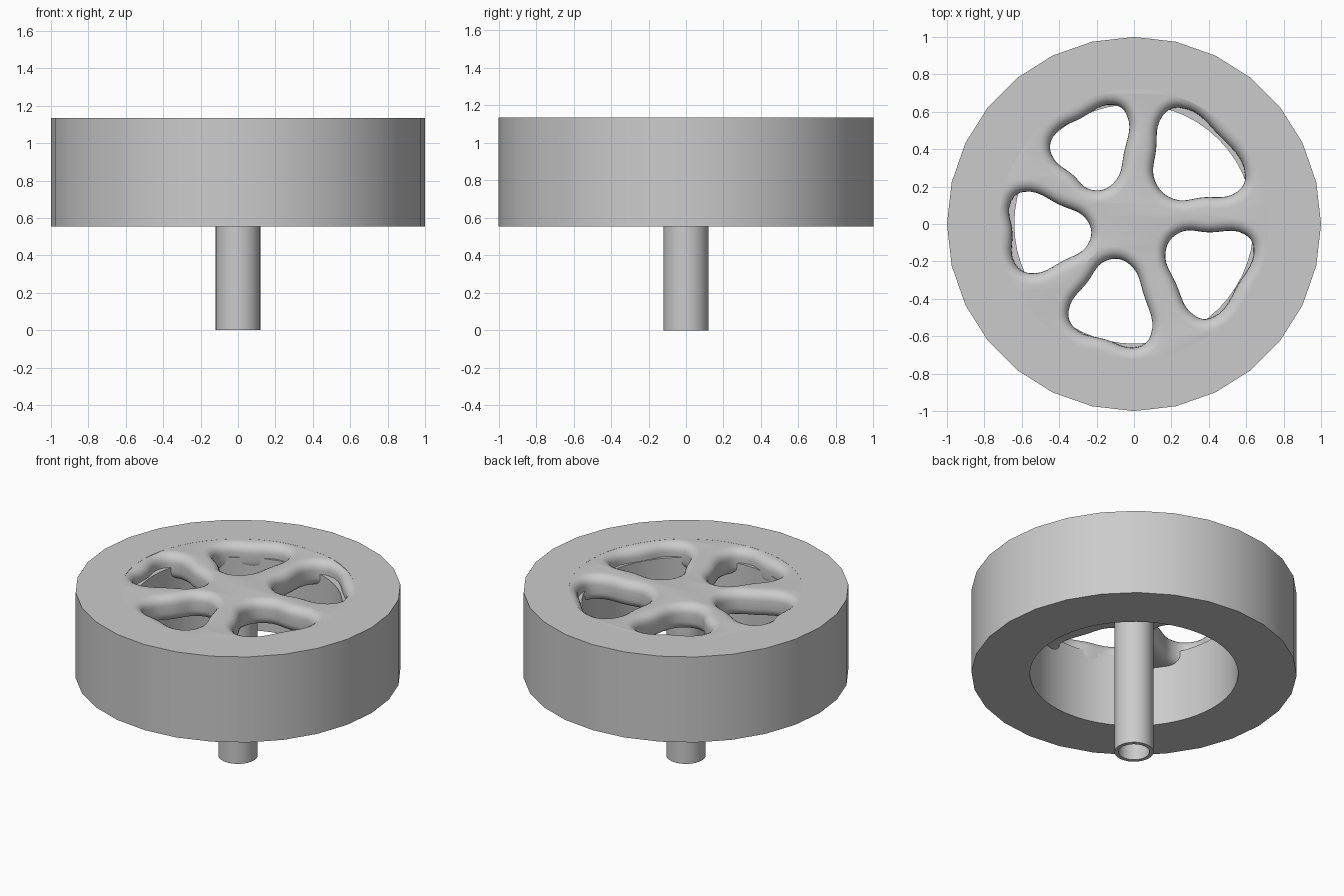
import bpy, bmesh, math
from mathutils import Vector

cube = bpy.data.objects.get("Cube")
if cube:
    bpy.data.objects.remove(cube, do_unlink=True)

BOTTOM, TOP = 0.555, 1.135      # wheel faces
WEB_THICK, ROUND = 0.175, 0.06  # spoke plate and its soft edge
WALL = 0.64                     # inner wall radius

grey = bpy.data.materials.new("plain grey")
grey.use_nodes = True
COLOUR = (0.6, 0.6, 0.6, 1)
grey.diffuse_color = COLOUR
grey.node_tree.nodes["Principled BSDF"].inputs["Base Color"].default_value = COLOUR


def add_object(name, mesh):
    """Link a mesh, colour it and smooth it while keeping hard edges."""
    mesh.materials.clear()
    mesh.materials.append(grey)
    obj = bpy.data.objects.new(name, mesh)
    bpy.context.collection.objects.link(obj)
    bpy.ops.object.select_all(action="DESELECT")
    obj.select_set(True)
    bpy.context.view_layer.objects.active = obj
    bpy.ops.object.shade_smooth_by_angle(angle=math.radians(35))
    return obj


def lathe(name, profile, steps):
    """Turn a closed (radius, height) profile around the z axis."""
    bm = bmesh.new()
    rings = []
    for i in range(steps):
        a = math.tau * i / steps + math.pi / 2
        rings.append([bm.verts.new((r * math.cos(a), r * math.sin(a), z))
                      for r, z in profile])
    n = len(profile)
    for i in range(steps):
        here, there = rings[i], rings[(i + 1) % steps]
        for j in range(n):
            k = (j + 1) % n
            bm.faces.new((here[j], there[j], there[k], here[k]))
    bmesh.ops.recalc_face_normals(bm, faces=bm.faces)
    mesh = bpy.data.meshes.new(name)
    bm.to_mesh(mesh)
    bm.free()
    return add_object(name, mesh)


def rounded_triangle(corners, bulges):
    """Points around a triangle with cut corners and bowed sides."""
    points = []
    cuts = (0.1, 0.07, 0.07)
    for i in range(3):
        j = (i + 1) % 3
        a, b = Vector(corners[i]), Vector(corners[j])
        along = (b - a).normalized()
        out = Vector((along.y, -along.x)) * bulges[i]
        points += [a + along * cuts[i] + out * 0.4,
                   (a + b) / 2 + out,
                   b - along * cuts[j] + out * 0.4]
    return points


def add_loop(curve, points, resolution):
    """Add a smooth closed outline to a flat curve."""
    spline = curve.splines.new("BEZIER")
    spline.bezier_points.add(len(points) - 1)
    for bp, p in zip(spline.bezier_points, points):
        bp.co = (p[0], p[1], 0)
        bp.handle_left_type = bp.handle_right_type = "AUTO"
    spline.use_cyclic_u = True
    spline.resolution_u = resolution


# Tyre and rim rings
lathe("tyre", [(0.81, BOTTOM), (1, BOTTOM), (1, TOP), (0.81, TOP)], 28)
SHOULDER = TOP - WEB_THICK / 2
lathe("rim", [(WALL, BOTTOM), (0.815, BOTTOM), (0.815, TOP), (0.72, TOP),
              (0.72, SHOULDER), (WALL, SHOULDER)], 56)

# Hollow axle, closed inside below the hub
lathe("axle", [(0.12, 0), (0.12, 1), (0.001, 1), (0.001, 0.95),
               (0.095, 0.95), (0.095, 0)], 32)

# Openings: three corners (hub tip first) and how far each side bows out
openings = [
    (((.11, .13), (.62, .185), (.175, .65)), (.015, .08, .025)),
    (((-.15, .12), (-.045, .66), (-.49, .42)), (.045, .03, .01)),
    (((-.16, -.04), (-.66, .19), (-.63, -.28)), (.03, .005, .04)),
    (((-.08, -.12), (-.385, -.525), (.09, -.67)), (.02, .02, .05)),
    (((.14, -.05), (.37, -.55), (.66, -.06)), (.035, .045, .01)),
]

# Spoke plate: flat disc with the openings, thickened and softly rounded
curve = bpy.data.curves.new("spoke outline", "CURVE")
curve.dimensions = "2D"
curve.fill_mode = "BOTH"
curve.extrude = WEB_THICK / 2 - ROUND
curve.bevel_depth = ROUND
curve.bevel_resolution = 4
curve.offset = -ROUND
disc = [(0.79 * math.cos(math.tau * i / 12), 0.79 * math.sin(math.tau * i / 12))
        for i in range(12)]
add_loop(curve, disc, 5)
for corners, bulges in openings:
    add_loop(curve, rounded_triangle(corners, bulges), 6)

helper = bpy.data.objects.new("spoke_outline", curve)
bpy.context.collection.objects.link(helper)
bpy.context.view_layer.update()
graph = bpy.context.evaluated_depsgraph_get()
mesh = bpy.data.meshes.new_from_object(helper.evaluated_get(graph))
bpy.data.objects.remove(helper, do_unlink=True)

bm = bmesh.new()
bm.from_mesh(mesh)
bmesh.ops.remove_doubles(bm, verts=bm.verts, dist=0.0005)
bmesh.ops.recalc_face_normals(bm, faces=bm.faces)
bm.to_mesh(mesh)
bm.free()
spokes = add_object("spokes", mesh)
spokes.location.z = SHOULDER - 0.0005
